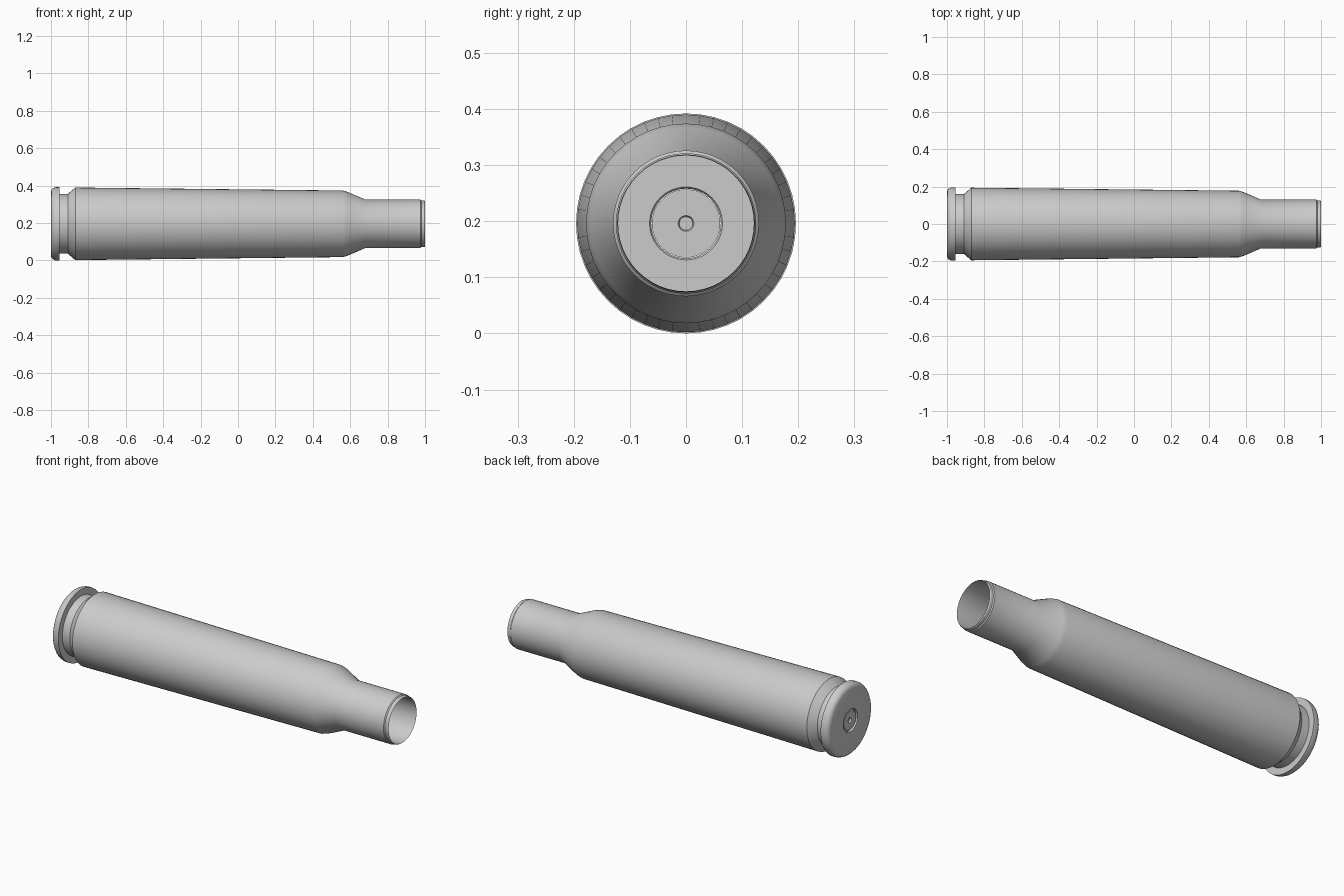
import bpy, bmesh, math

if "Cube" in bpy.data.objects:
    bpy.data.objects.remove(bpy.data.objects["Cube"])

SIDES = 48
AXIS_Z = 0.196


def lathe(name, profile, closed=False):
    """Revolve (x, radius) points about the long x axis."""
    bm = bmesh.new()
    rings = []
    for x, r in profile:
        if r == 0:
            rings.append([bm.verts.new((x, 0, AXIS_Z))] * SIDES)
        else:
            rings.append([bm.verts.new((x, r * math.cos(2 * math.pi * i / SIDES),
                                        AXIS_Z + r * math.sin(2 * math.pi * i / SIDES)))
                          for i in range(SIDES)])
    pairs = list(zip(rings, rings[1:]))
    if closed:
        pairs.append((rings[-1], rings[0]))
    for a, b in pairs:
        for i in range(SIDES):
            j = (i + 1) % SIDES
            corners = list(dict.fromkeys([a[i], a[j], b[j], b[i]]))
            bm.faces.new(corners)
    bmesh.ops.recalc_face_normals(bm, faces=bm.faces)
    mesh = bpy.data.meshes.new(name)
    bm.to_mesh(mesh)
    bm.free()
    obj = bpy.data.objects.new(name, mesh)
    bpy.context.collection.objects.link(obj)
    bpy.ops.object.select_all(action='DESELECT')
    obj.select_set(True)
    bpy.context.view_layer.objects.active = obj
    bpy.ops.object.shade_smooth_by_angle(angle=math.radians(30))
    return obj


# Hollow case: rim, groove, tapered body, shoulder, neck, then the inside wall
lathe("case", [
    (-1.0, 0.062), (-1.0, 0.172), (-0.996, 0.183), (-0.988, 0.191), (-0.975, 0.196),
    (-0.955, 0.196), (-0.955, 0.16), (-0.91, 0.16), (-0.87, 0.194),
    (0.56, 0.178), (0.585, 0.171), (0.68, 0.13), (0.975, 0.13), (0.98, 0.125),
    (0.995, 0.125), (1.0, 0.122),
    (0.68, 0.121), (0.56, 0.168), (-0.82, 0.178), (-0.86, 0.16),
    (-0.86, 0.065), (-0.865, 0.062)], closed=True)

# Slightly recessed end cap with a small central dent
lathe("end_cap", [
    (-0.985, 0), (-0.985, 0.014), (-0.996, 0.015), (-0.996, 0.052),
    (-0.988, 0.061), (-0.90, 0.061), (-0.90, 0.014), (-0.905, 0.012), (-0.905, 0)])
